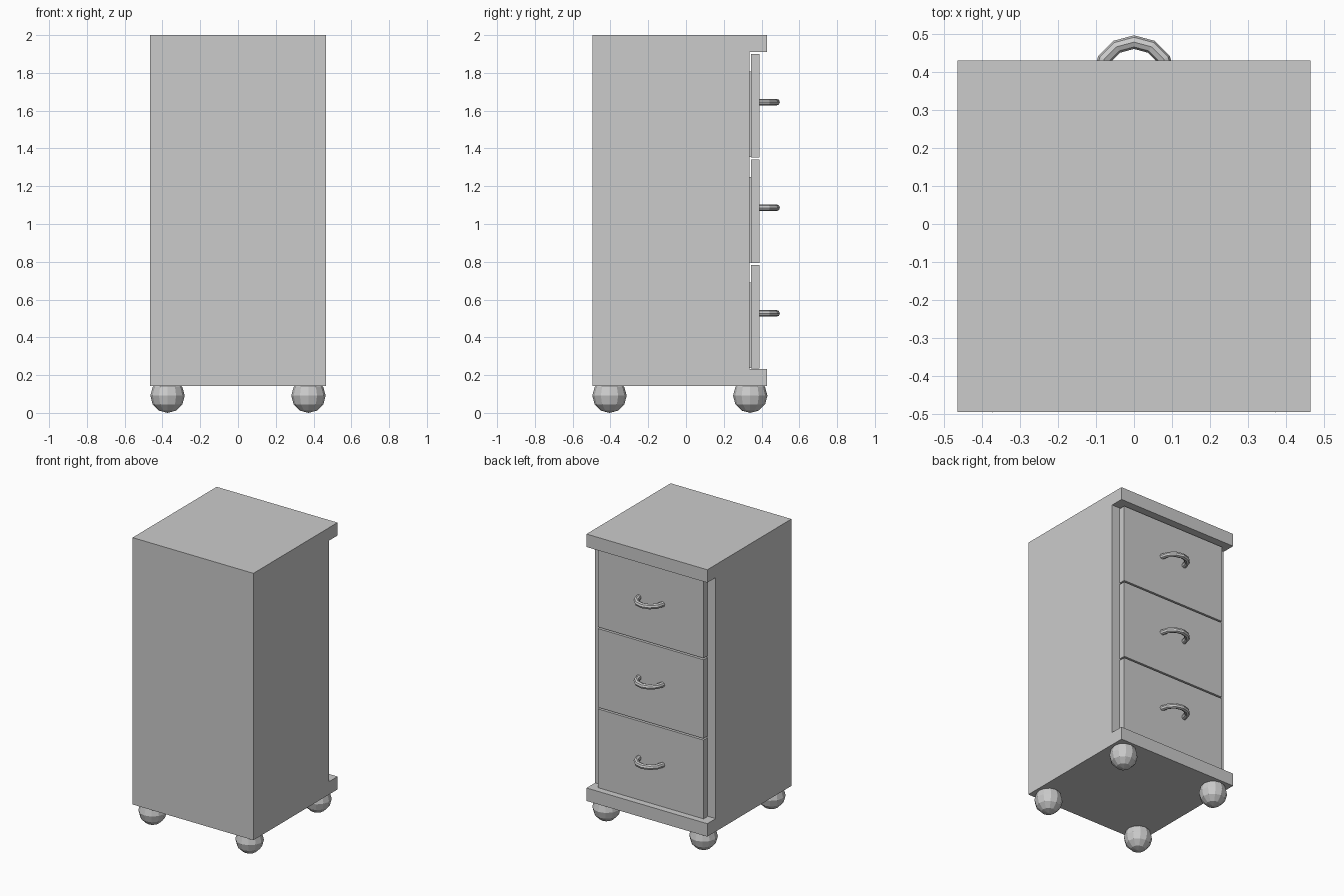
import bpy, bmesh, math
from mathutils import Matrix, Vector

if "Cube" in bpy.data.objects:
    bpy.data.objects.remove(bpy.data.objects["Cube"])


def finish(name, bm):
    bmesh.ops.recalc_face_normals(bm, faces=bm.faces)
    me = bpy.data.meshes.new(name)
    bm.to_mesh(me)
    bm.free()
    ob = bpy.data.objects.new(name, me)
    bpy.context.collection.objects.link(ob)
    return ob


def box(bm, x0, x1, y0, y1, z0, z1):
    m = (Matrix.Translation(((x0 + x1) / 2, (y0 + y1) / 2, (z0 + z1) / 2))
         @ Matrix.Diagonal((x1 - x0, y1 - y0, z1 - z0, 1)))
    bmesh.ops.create_cube(bm, size=1, matrix=m)


W, BACK, LIP, SIDE = 0.465, -0.495, 0.43, 0.337
Z0, Z1, Z2, Z3 = 0.143, 0.233, 1.91, 2.0
T = 0.09

# Hollow cabinet: top and bottom slabs overhang the drawer side
bm = bmesh.new()
box(bm, -W, W, BACK, LIP, Z2, Z3)
box(bm, -W, W, BACK, LIP, Z0, Z1)
for x in (-W, W - T):
    box(bm, x, x + T, BACK, SIDE, Z1, Z2)
box(bm, -W + T, W - T, BACK, BACK + 0.05, Z1, Z2)
finish("cabinet_body", bm)

for i, label in enumerate(("bottom", "middle", "top")):
    z = 0.235 + i * 0.559
    # Drawer: front plate and open box behind it
    bm = bmesh.new()
    box(bm, -0.407, 0.407, 0.343, 0.388, z, z + 0.548)
    b, t, h = 0.37, 0.025, z + 0.455
    box(bm, -b, b, -0.42, 0.343, z + 0.003, z + 0.025)
    for x in (-b, b - t):
        box(bm, x, x + t, -0.42, 0.343, z + 0.025, h)
    box(bm, -b + t, b - t, -0.42, -0.395, z + 0.025, h)
    finish(label + "_drawer", bm)

    # Handle: half ring standing out from the drawer front
    bm = bmesh.new()
    c = Vector((0, 0.388, z + 0.292))
    bmesh.ops.create_circle(
        bm, segments=8, radius=0.018,
        matrix=Matrix.Translation(c + Vector((0.091, 0, 0))) @ Matrix.Rotation(math.pi / 2, 4, 'X'))
    bmesh.ops.spin(bm, geom=bm.edges[:], cent=c, axis=(0, 0, 1), angle=math.pi, steps=6)
    finish(label + "_handle", bm)

# Low-poly ball feet
for xs, side in ((-1, "left"), (1, "right")):
    for y, end in ((-0.405, "front"), (0.34, "back")):
        bm = bmesh.new()
        bmesh.ops.create_uvsphere(bm, u_segments=12, v_segments=6, radius=0.091,
                                  matrix=Matrix.Translation((xs * 0.373, y, 0.091)))
        finish(f"{end}_{side}_foot", bm)
